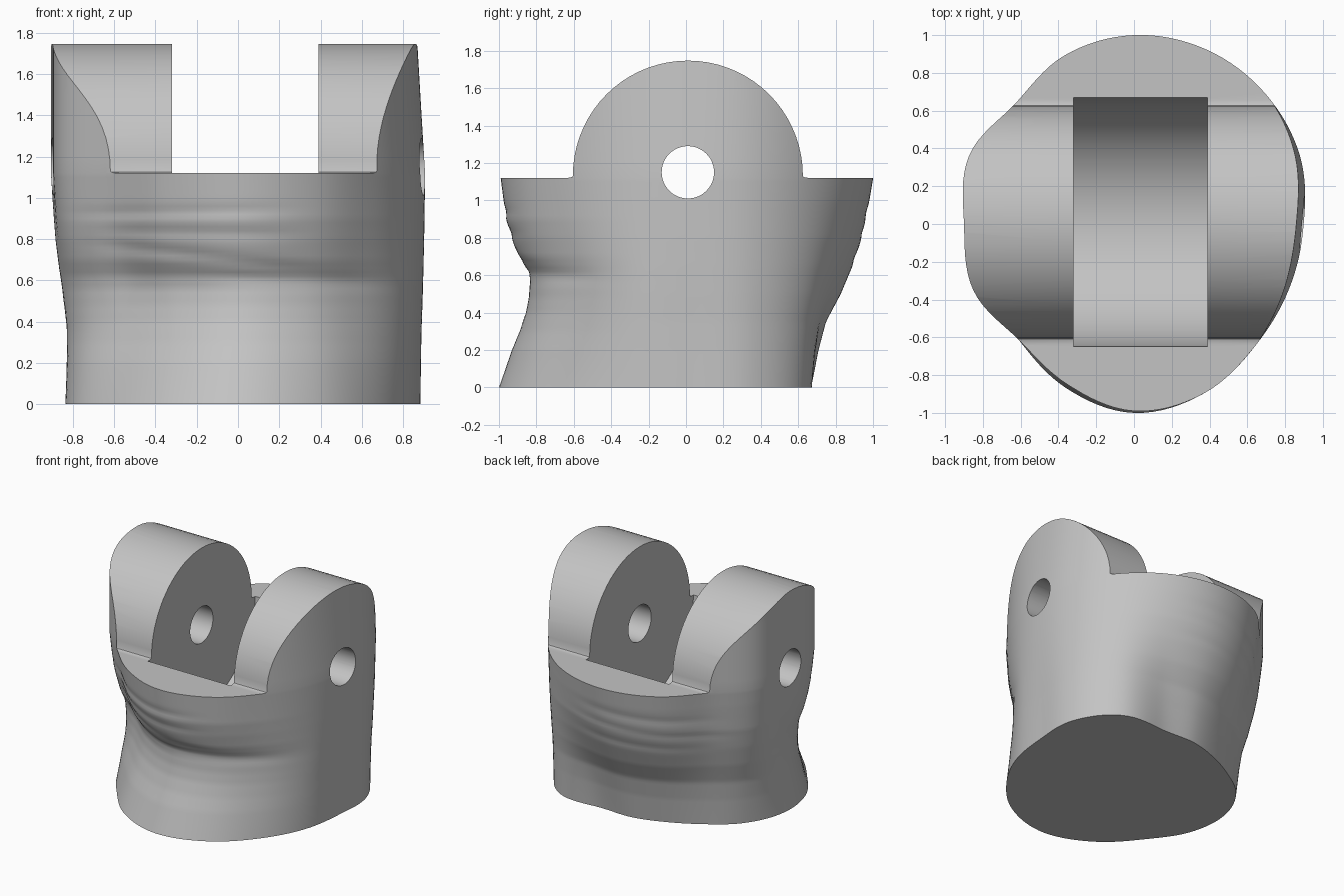
import bpy, bmesh, math
from math import sin, cos, pi, exp

if "Cube" in bpy.data.objects:
    bpy.data.objects.remove(bpy.data.objects["Cube"])

# One plain grey for the whole part
grey = bpy.data.materials.new("plain grey")
grey.use_nodes = True
colour = (0.55, 0.55, 0.55, 1)
grey.diffuse_color = colour
grey.node_tree.nodes["Principled BSDF"].inputs["Base Color"].default_value = colour

AXIS_Y, AXIS_Z, LEDGE, LUG_R = 0.01, 1.132, 1.12, 0.615
SIDES = 128

# Outline radii every 22.5 degrees, starting at +x
BASE = [.87, .93, .9, .715, .665, .64, .67, .76, .83, .86, .865, .94, 1, .97, .91, .88]
TOP = [.9, .95, .98, 1, 1, .965, .895, .945, .9, .92, .865, .92, .99, .97, .91, .89]
BLEND = [(0, 0), (.2, .12), (.35, .24), (.5, .48), (.65, .67), (.8, .82), (1, .94), (1.12, 1), (1.9, 1)]
WAIST = [(0, 0), (.1, .035), (.2, .07), (.3, .112), (.4, .145), (.48, .16), (.56, .165), (.62, .152),
         (.7, .1), (.8, .06), (.9, .03), (1.12, 0), (1.9, 0)]


def ramp(table, z):
    for (a, va), (b, vb) in zip(table, table[1:]):
        if z <= b:
            return va + (vb - va) * (z - a) / (b - a)
    return table[-1][1]


def ring_radius(radii, angle):
    """Smooth closed curve through the outline radii."""
    n = len(radii)
    f = angle / (2 * pi) * n
    i, t = int(f), f - int(f)
    a, b, c, d = (radii[(i + k) % n] for k in (-1, 0, 1, 2))
    return b + .5 * t * (c - a + t * (2 * a - 5 * b + 4 * c - d + t * (3 * (b - c) + d - a)))


# Folds: facing (-1 front, 1 back), x centre, height, slope, half width, depth
FOLDS = [(-1, -.3, .93, .02, .5, .008), (-1, -.2, .83, -.02, .45, .008),
         (-1, -.2, .72, -.12, .5, .008), (-1, .3, .6, -.03, .4, .008),
         (1, -.2, .92, .06, .4, .005), (1, -.2, .8, .08, .45, .006),
         (1, -.15, .68, .06, .4, .005)]


def fold_depth(x, y, z):
    total = 0
    for facing, cx, cz, slope, width, depth in FOLDS:
        if facing * y > 0:
            dz = (z - cz - slope * (x - cx)) / .03
            total += depth * exp(-dz * dz - ((x - cx) / width) ** 4) * min(1, abs(y) * 2)
    return total


def new_object(name, bm):
    bmesh.ops.recalc_face_normals(bm, faces=bm.faces)
    mesh = bpy.data.meshes.new(name)
    bm.to_mesh(mesh)
    bm.free()
    mesh.materials.append(grey)
    obj = bpy.data.objects.new(name, mesh)
    bpy.context.collection.objects.link(obj)
    return obj


def prism(name, profile, x0, x1):
    """Extrude a y-z profile along x."""
    bm = bmesh.new()
    face = bm.faces.new([bm.verts.new((x0, y, z)) for y, z in profile])
    out = bmesh.ops.extrude_face_region(bm, geom=[face])
    verts = [v for v in out["geom"] if isinstance(v, bmesh.types.BMVert)]
    bmesh.ops.translate(bm, verts=verts, vec=(x1 - x0, 0, 0))
    return new_object(name, bm)


def circle(y, z, radius, count):
    return [(y + radius * cos(2 * pi * i / count), z + radius * sin(2 * pi * i / count))
            for i in range(count)]


# Body: lofted rings, pinched at the front and a little to its right, with soft folds
bm = bmesh.new()
rings = []
heights = [i * .02 for i in range(57)] + [1.2, 1.3, 1.4, 1.5, 1.6, 1.7, 1.8]
for z in heights:
    ring = []
    for s in range(SIDES):
        a = 2 * pi * s / SIDES
        w = ramp(BLEND, z)
        r = ring_radius(BASE, a) * (1 - w) + ring_radius(TOP, a) * w
        r -= 1.05 * ramp(WAIST, z) * max(0, cos(a - math.radians(255))) ** 1.5
        r -= fold_depth(r * cos(a), r * sin(a), z)
        r -= .04 * max(0, z - LEDGE) / .62 * max(0, cos(a)) ** 4
        ring.append(bm.verts.new((r * cos(a), r * sin(a), z)))
    rings.append(ring)
for low, high in zip(rings, rings[1:]):
    for s in range(SIDES):
        t = (s + 1) % SIDES
        bm.faces.new((low[s], low[t], high[t], high[s]))
bm.faces.new(rings[0][::-1])
bm.faces.new(rings[-1])
body = new_object("clevis_body", bm)

# Side silhouette: flat ledges, small fillets and round lugs
arc = [(AXIS_Y + LUG_R * cos(pi * i / 36), AXIS_Z + LUG_R * sin(pi * i / 36)) for i in range(37)]
fillet = [(.03, 0), (.013, .002), (.003, .006)]
right_fillet = [(AXIS_Y + LUG_R + d, LEDGE + h) for d, h in fillet]
left_fillet = [(2 * AXIS_Y - y, z) for y, z in reversed(right_fillet)]
outline = ([(-1.2, -.1), (1.2, -.1), (1.2, LEDGE)] + right_fillet + arc
           + left_fillet + [(-1.2, LEDGE)])
silhouette = prism("silhouette_cutter", outline, -1.2, 1.2)

# Round slot between the lugs, and the pin hole
slot = prism("slot_cutter", circle(AXIS_Y, 1.15, .66, 72), -.32, .39)
pin_hole = prism("pin_hole_cutter", circle(AXIS_Y, 1.15, .14, 48), -1.3, 1.3)

bpy.context.view_layer.objects.active = body
for cutter, operation in ((silhouette, "INTERSECT"), (slot, "DIFFERENCE"), (pin_hole, "DIFFERENCE")):
    cutter.hide_render = True
    mod = body.modifiers.new(cutter.name, "BOOLEAN")
    mod.object, mod.operation, mod.solver = cutter, operation, "EXACT"
    bpy.ops.object.modifier_apply(modifier=mod.name)
    bpy.data.objects.remove(cutter)

# Smooth shading with crisp rims
for obj in bpy.context.selected_objects:
    obj.select_set(False)
body.select_set(True)
bpy.ops.object.shade_smooth_by_angle(angle=math.radians(30))
